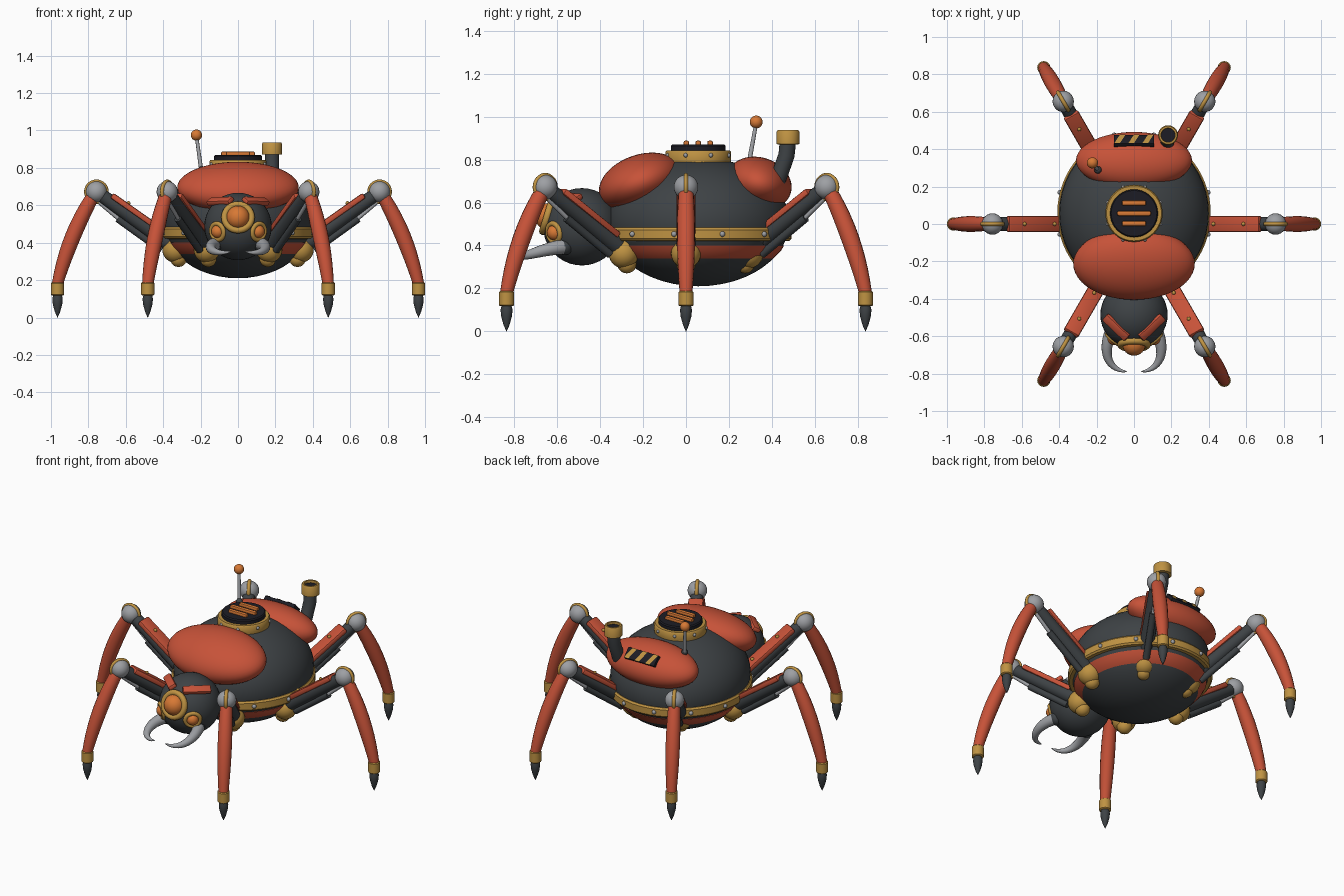
import bpy, bmesh, math
from mathutils import Vector, Matrix

if "Cube" in bpy.data.objects:
    bpy.data.objects.remove(bpy.data.objects["Cube"])


def mat(name, rgb):
    m = bpy.data.materials.new(name)
    m.diffuse_color = (*rgb, 1)
    m.use_nodes = True
    m.node_tree.nodes["Principled BSDF"].inputs["Base Color"].default_value = m.diffuse_color
    return m


RED = mat("red paint", (0.57, 0.085, 0.04))
DARK = mat("dark steel", (0.048, 0.055, 0.06))
GOLD = mat("brass", (0.52, 0.29, 0.055))
GREY = mat("pale steel", (0.34, 0.35, 0.37))
ORANGE = mat("orange glow", (0.68, 0.19, 0.035))
BLACK = mat("black", (0.012, 0.012, 0.018))


def finish(name, bm, m, angle=40):
    bmesh.ops.recalc_face_normals(bm, faces=bm.faces)
    me = bpy.data.meshes.new(name)
    bm.to_mesh(me)
    bm.free()
    ob = bpy.data.objects.new(name, me)
    bpy.context.collection.objects.link(ob)
    me.materials.append(m)
    bpy.context.view_layer.objects.active = ob
    bpy.ops.object.select_all(action='DESELECT')
    ob.select_set(True)
    bpy.ops.object.shade_smooth_by_angle(angle=math.radians(angle))
    return ob


def ball(name, c, r, m, seg=24, tilt=0):
    """Sphere, or ellipsoid when r is a triple, tilted about x."""
    r = r if isinstance(r, tuple) else (r, r, r)
    bm = bmesh.new()
    M = Matrix.Translation(c) @ Matrix.Rotation(tilt, 4, 'X') @ Matrix.Diagonal((*r, 1))
    bmesh.ops.create_uvsphere(bm, u_segments=seg, v_segments=max(8, seg // 2), radius=1, matrix=M)
    return finish(name, bm, m, 60)


def lathe(name, profile, m, c=(0, 0, 0), axis=(0, 0, 1), sx=1, seg=32, closed=False):
    """Spin (radius, height) points round an axis through c."""
    M = Matrix.Translation(c) @ Vector(axis).to_track_quat('Z', 'Y').to_matrix().to_4x4()
    bm = bmesh.new()
    rings = []
    for r, h in profile:
        rings.append([bm.verts.new(M @ Vector((r * sx * math.cos(t), r * math.sin(t), h)))
                      for t in (2 * math.pi * i / seg for i in range(seg))])
    pairs = list(zip(rings, rings[1:]))
    if closed:
        pairs.append((rings[-1], rings[0]))
    for a, b in pairs:
        for i in range(seg):
            j = (i + 1) % seg
            bm.faces.new((a[i], a[j], b[j], b[i]))
    if not closed:
        bm.faces.new(rings[0])
        bm.faces.new(rings[-1])
    return finish(name, bm, m)


def torus(name, c, axis, R, r, m, seg=32):
    prof = [(R + r * math.cos(t), r * math.sin(t)) for t in (math.pi * k / 5 for k in range(10))]
    return lathe(name, prof, m, c, axis, seg=seg, closed=True)


def tube(name, pts, radii, m, seg=16):
    """Sweep a round section of varying radius along points."""
    pts = [Vector(p) for p in pts]
    bm = bmesh.new()
    rings = []
    for k, p in enumerate(pts):
        d = pts[min(k + 1, len(pts) - 1)] - pts[max(k - 1, 0)]
        side = d.cross(Vector((0.31, 0.2, 0.93)) if abs(d.normalized().z) < 0.8 else Vector((0, 1, 0))).normalized()
        up = side.cross(d).normalized()
        rings.append([bm.verts.new(p + radii[k] * (side * math.cos(t) + up * math.sin(t)))
                      for t in (2 * math.pi * i / seg for i in range(seg))])
    for a, b in zip(rings, rings[1:]):
        for i in range(seg):
            j = (i + 1) % seg
            bm.faces.new((a[i], a[j], b[j], b[i]))
    bm.faces.new(rings[0])
    bm.faces.new(rings[-1])
    return finish(name, bm, m)


def box(name, c, size, m, rot=Matrix.Identity(3), bevel=0.008):
    bm = bmesh.new()
    M = Matrix.Translation(c) @ rot.to_4x4() @ Matrix.Diagonal((*size, 1))
    bmesh.ops.create_cube(bm, size=1, matrix=M)
    if bevel:
        bmesh.ops.bevel(bm, geom=bm.edges[:], offset=bevel, segments=2, affect='EDGES', profile=0.5)
    return finish(name, bm, m)


def bezier(p, n):
    """Points on a cubic curve."""
    a, b, c, d = map(Vector, p)
    return [a * (1 - t) ** 3 + 3 * b * t * (1 - t) ** 2 + 3 * c * t * t * (1 - t) + d * t ** 3
            for t in (i / n for i in range(n + 1))]


CY = 0.057  # body centre in y

# Body, belly and girdle
ball("body", (0, CY, 0.51), (0.4, 0.425, 0.3), DARK, 48)
lathe("belly_skirt", [(0.40, 0.40), (0.385, 0.375), (0.35, 0.34), (0.30, 0.31), (0.25, 0.295)],
      RED, (0, CY, 0), sx=0.94, seg=48)
ball("belly_cap", (0, CY - 0.01, 0.302), (0.265, 0.275, 0.058), DARK, 40)
lathe("girdle_ring", [(0.39, 0.42), (0.425, 0.422), (0.434, 0.432), (0.434, 0.473), (0.425, 0.483), (0.39, 0.485)],
      GOLD, (0, CY, 0), sx=0.945, seg=64, closed=True)
for i in range(12):
    a = math.radians(15 + 30 * i)
    ball("girdle_rivet", (0.41 * math.cos(a), CY + 0.434 * math.sin(a), 0.453), 0.013, GREY, 10)

# Back shells
ball("front_shell", (0, -0.213, 0.695), (0.325, 0.2, 0.127), RED, 48, math.radians(20))
ball("rear_shell", (0, 0.34, 0.69), (0.31, 0.155, 0.12), RED, 48, math.radians(-18))

# Top hatch with vent bars
lathe("hatch_base", [(0.15, 0.77), (0.153, 0.80), (0.153, 0.835), (0.147, 0.843), (0.12, 0.843)], GOLD, (0, CY, 0), seg=40)
lathe("hatch_disc", [(0.128, 0.83), (0.128, 0.863), (0.122, 0.87)], BLACK, (0, CY, 0), seg=40)
for k, half in ((-1, 0.065), (0, 0.09), (1, 0.065)):
    box("vent_bar", (0, CY + 0.055 * k, 0.875), (2 * half, 0.026, 0.026), ORANGE)
for i in range(8):
    a = math.radians(22.5 + 45 * i)
    ball("hatch_rivet", (0.153 * math.cos(a), CY + 0.153 * math.sin(a), 0.82), 0.01, GREY, 8)

# Striped warning plate on the rear shell
R = Matrix.Rotation(math.radians(-47), 3, 'X')
pc = Vector((0, 0.443, 0.763))
box("warning_plate", pc, (0.215, 0.07, 0.03), BLACK, R, 0.004)
for k in (-1, 0, 1):
    x0 = 0.075 * k
    bm = bmesh.new()
    bm.faces.new([bm.verts.new(pc + R @ Vector((x0 + x, y, 0.017)))
                  for x, y in ((-0.03, -0.034), (0.0, -0.034), (0.03, 0.034), (0.0, 0.034))])
    finish("warning_stripe", bm, GOLD)

# Antenna and chimney
tube("antenna_rod", [(-0.19, 0.285, 0.74), (-0.222, 0.327, 0.97)], [0.012, 0.009], GREY, 10)
ball("antenna_socket", (-0.193, 0.289, 0.79), 0.02, DARK, 12)
ball("antenna_ball", (-0.222, 0.327, 0.975), 0.03, ORANGE, 20)
tube("chimney_pipe", [(0.175, 0.41, 0.66), (0.178, 0.44, 0.74), (0.182, 0.468, 0.82), (0.182, 0.475, 0.89)],
     [0.038] * 4, DARK, 20)
lathe("chimney_cap", [(0.036, 0.87), (0.053, 0.872), (0.053, 0.93), (0.048, 0.937), (0.038, 0.937), (0.036, 0.90)],
      GOLD, (0.182, 0.475, 0), seg=24, closed=True)
lathe("chimney_hole", [(0.037, 0.89), (0.037, 0.922)], BLACK, (0.182, 0.475, 0), seg=24)

# Head with main eye
HC = Vector((0, -0.485, 0.487))
ball("head", HC, 0.18, DARK, 40)


def eye(name, d, dist, R, r):
    d = Vector(d).normalized()
    lathe(name + "_socket", [(R, -0.05), (R, 0.0)], GOLD, HC + d * dist, d, seg=24)
    torus(name + "_rim", HC + d * dist, d, R, r, GOLD)
    ball(name + "_lens", HC + d * (dist - 0.005), R - r * 0.5, ORANGE, 24)


eye("main_eye", (0, -0.165, 0.05), 0.168, 0.072, 0.018)
for s in (-1, 1):
    # Side eyes, brows and mandibles
    eye("side_eye", (0.118 * s, -0.14, -0.03), 0.172, 0.043, 0.013)
    a, b = Vector((0.155 * s, -0.495, 0.62)), Vector((0.035 * s, -0.61, 0.625))
    x = (b - a).normalized()
    z = (Vector((0.05 * s, -0.06, 0.13)) - x * x.dot(Vector((0.05 * s, -0.06, 0.13)))).normalized()
    box("brow", (a + b) / 2, ((b - a).length, 0.05, 0.03), RED, Matrix((x, z.cross(x), z)).transposed(), 0.01)
    n = 14
    path = bezier([(0.115 * s, -0.56, 0.395), (0.175 * s, -0.68, 0.385),
                   (0.145 * s, -0.78, 0.33), (0.038 * s, -0.79, 0.352)], n)
    tube("mandible", path, [0.034 * (1 - i / n) ** 0.7 + 0.002 for i in range(n + 1)], GREY)
    ball("mandible_joint", (0.115 * s, -0.565, 0.395), 0.04, DARK, 16)

# Six legs, spaced evenly round the origin
for i in range(6):
    ang = math.radians(60 * i)
    out = Vector((math.cos(ang), math.sin(ang), 0))
    tan = Vector((-math.sin(ang), math.cos(ang), 0))

    def P(r, z, s=0):
        return out * r + tan * s + Vector((0, 0, z))

    hip, knee = P(0.335, 0.375), P(0.757, 0.672)
    d = (knee - hip).normalized()
    up = d.cross(tan).normalized()
    up = up if up.z > 0 else -up
    # Hip
    ball("hip_ball", hip - Vector((0, 0, 0.012)), 0.07, GOLD, 24)
    ball("hip_cup", P(0.318, 0.315), 0.045, GOLD, 20)
    # Upper leg with cover plate and piston
    tube("upper_leg", [hip, knee], [0.045, 0.036], DARK)
    side = up.cross(d)
    box("thigh_plate", hip.lerp(knee, 0.5) + up * 0.032, (0.36, 0.088, 0.032), RED,
        Matrix((d, side, up)).transposed(), 0.01)
    for t in (0.28, 0.66):
        ball("plate_bolt", hip.lerp(knee, t) + up * 0.049, 0.011, GOLD, 10)
    tube("piston_sleeve", [hip.lerp(knee, 0.1) - up * 0.055, hip.lerp(knee, 0.66) - up * 0.052], [0.02, 0.02], DARK, 12)
    tube("piston_rod", [hip.lerp(knee, 0.6) - up * 0.052, hip.lerp(knee, 0.96) - up * 0.035], [0.011, 0.011], GREY, 10)
    # Knee
    ball("knee_ball", knee, 0.057, GREY, 24)
    torus("knee_ring", knee, tan, 0.055, 0.011, GOLD)
    # Lower leg, cuff and claw
    shin = bezier([P(0.765, 0.665), P(0.85, 0.53), P(0.925, 0.35), P(0.965, 0.18)], 10)
    tube("lower_leg", shin, [0.034 + 0.010 * math.sin(math.pi * k / 10) - 0.004 * k / 10 for k in range(11)], RED)
    lathe("foot_cuff", [(0.03, 0.118), (0.035, 0.122), (0.035, 0.183), (0.03, 0.188)], GOLD, P(0.965, 0), seg=20)
    lathe("foot_claw", [(0.022, 0.125), (0.028, 0.1), (0.025, 0.07), (0.014, 0.03), (0.001, 0.0)], DARK, P(0.965, 0), seg=16)
